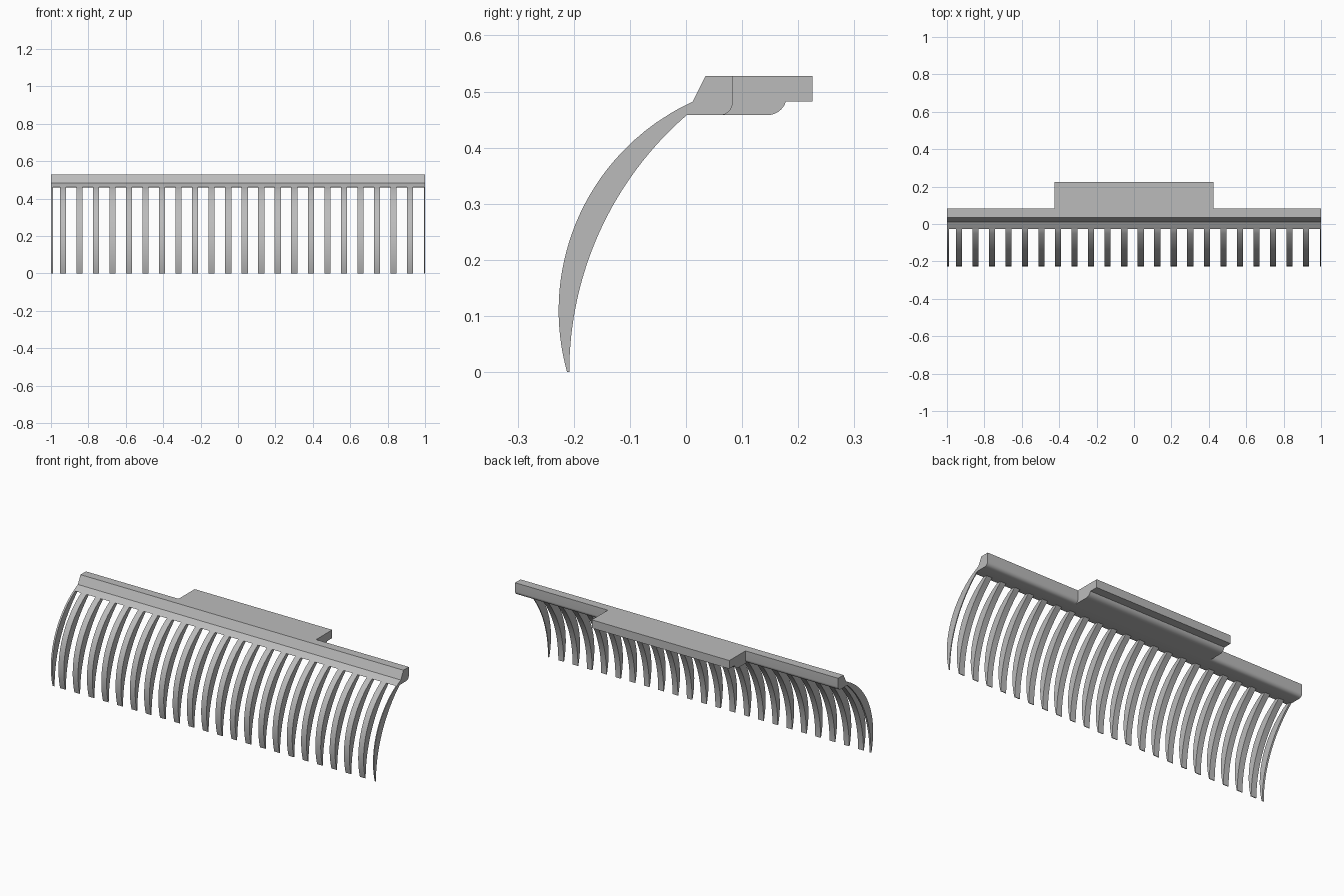
import bpy
import bmesh
from math import sin, cos, pi, sqrt, radians

if "Cube" in bpy.data.objects:
    bpy.data.objects.remove(bpy.data.objects["Cube"], do_unlink=True)

grey = bpy.data.materials.new("plain grey")
grey.use_nodes = True
grey.diffuse_color = (0.5, 0.5, 0.5, 1)
grey.node_tree.nodes["Principled BSDF"].inputs["Base Color"].default_value = (0.5, 0.5, 0.5, 1)


def prisms(name, profile, spans):
    """Extrude a (y, z) profile along x once for every (x0, x1) span."""
    bm = bmesh.new()
    for x0, x1 in spans:
        face = bm.faces.new([bm.verts.new((x0, y, z)) for y, z in profile])
        moved = bmesh.ops.extrude_face_region(bm, geom=[face], use_keep_orig=True)
        verts = [g for g in moved["geom"] if isinstance(g, bmesh.types.BMVert)]
        bmesh.ops.translate(bm, verts=verts, vec=(x1 - x0, 0, 0))
    bmesh.ops.recalc_face_normals(bm, faces=bm.faces)
    mesh = bpy.data.meshes.new(name)
    bm.to_mesh(mesh)
    bm.free()
    mesh.materials.append(grey)
    obj = bpy.data.objects.new(name, mesh)
    bpy.context.collection.objects.link(obj)
    return obj


def curve(cy, cz, radius, z_from, z_to, steps):
    """Points on the front (-y) side of a circle between two heights."""
    heights = [z_from + (z_to - z_from) * i / steps for i in range(steps + 1)]
    return [(cy - sqrt(radius ** 2 - (z - cz) ** 2), z) for z in heights]


def fillet(y, z, radius, angle, steps=8):
    """Rounded lower back corner, starting tangent to the underside."""
    return [(y + radius * sin(angle * i / steps),
             z + radius * (1 - cos(angle * i / steps))) for i in range(steps + 1)]


def smooth(obj):
    bpy.ops.object.select_all(action="DESELECT")
    obj.select_set(True)
    bpy.context.view_layer.objects.active = obj
    bpy.ops.object.shade_smooth_by_angle(angle=radians(30))


TOP, UNDER, LEDGE = 0.528, 0.458, 0.482
OUTER = (0.182, 0.11, 0.409)
INNER = (0.398, 0.0, 0.606)

# Rail: sloped front, sheet lip where the tines start, rounded lower back
rail_profile = [(0.035, TOP)]
rail_profile += curve(*OUTER, LEDGE, 0.462, 4)
rail_profile += [(0.0, UNDER)]
rail_profile += fillet(0.061, UNDER, 0.022, pi / 2)
rail_profile += [(0.083, TOP)]
rail = prisms("rail", rail_profile, [(-1, 1)])

# Mounting tab: stepped block behind the middle of the rail
tab_profile = [(0.045, TOP), (0.045, UNDER)]
tab_profile += fillet(0.145, UNDER, 0.0347, radians(72))
tab_profile += [(0.179, LEDGE), (0.225, LEDGE), (0.225, TOP)]
tab = prisms("mounting_tab", tab_profile, [(-0.426, 0.426)])

# Merge the tab into the rail
bpy.context.view_layer.objects.active = rail
union = rail.modifiers.new("merge tab", "BOOLEAN")
union.operation = "UNION"
union.solver = "EXACT"
union.object = tab
bpy.ops.object.modifier_apply(modifier=union.name)
bpy.data.objects.remove(tab, do_unlink=True)

# Tines: evenly spaced curved teeth, with thin slivers at both ends
tine_profile = curve(*OUTER, 0.0, 0.462, 28)
tine_profile += [(0.008, 0.468)]
tine_profile += curve(*INNER, 0.457, 0.0, 28)
PITCH, WIDTH, FIRST = 0.0884, 0.033, -0.953
spans = [(FIRST + i * PITCH, FIRST + i * PITCH + WIDTH) for i in range(22)]
spans += [(-1, -0.99), (0.995, 1)]
tines = prisms("tines", tine_profile, spans)

for part in (rail, tines):
    smooth(part)
